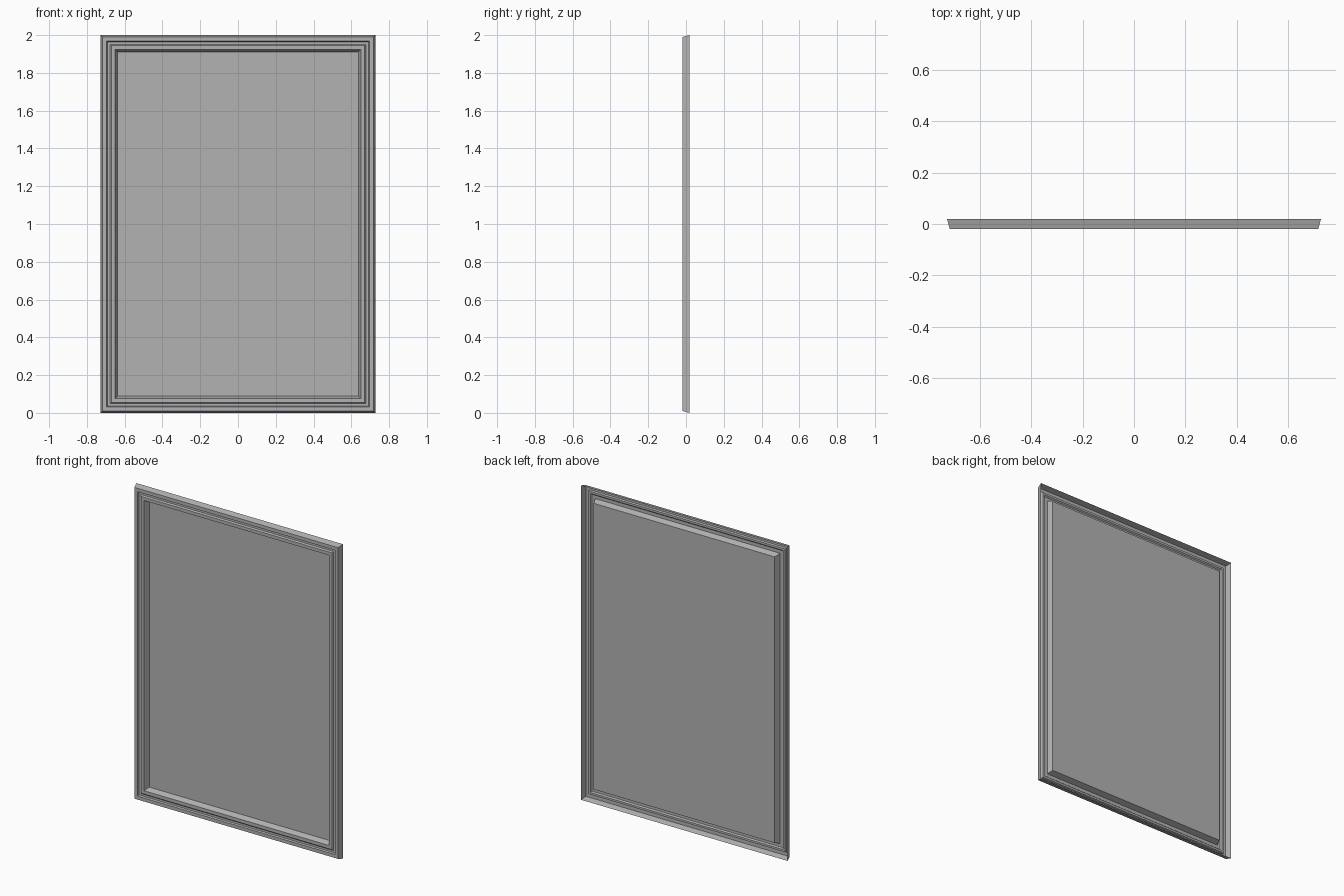
import bpy, bmesh

if "Cube" in bpy.data.objects:
    bpy.data.objects.remove(bpy.data.objects["Cube"])

W, H = 1.454, 2.0
BACK = 0.0185

# Mid-grey finish shared by both parts
grey = bpy.data.materials.new("grey_finish")
grey.diffuse_color = (0.45, 0.45, 0.45, 1)
grey.use_nodes = True
grey.node_tree.nodes["Principled BSDF"].inputs["Base Color"].default_value = grey.diffuse_color

def rectangle(bm, inset, y):
    """Four corner vertices of the frame outline, moved inward by inset."""
    x, lo, hi = W / 2 - inset, inset, H - inset
    return [bm.verts.new(p) for p in ((-x, y, lo), (x, y, lo), (x, y, hi), (-x, y, hi))]

def finish(name, bm):
    mesh = bpy.data.meshes.new(name)
    bm.to_mesh(mesh)
    bm.free()
    mesh.materials.append(grey)
    obj = bpy.data.objects.new(name, mesh)
    bpy.context.collection.objects.link(obj)
    return obj

# Moulding cross-section (inset from outer edge, depth), open at the back
profile = [(0.0, BACK), (0.010, -BACK), (0.032, -BACK), (0.036, -0.008),
           (0.049, -0.008), (0.056, -0.016), (0.077, -0.016), (0.090, BACK)]

# Mitred hollow frame
bm = bmesh.new()
loops = [rectangle(bm, d, y) for d, y in profile]
for a, b in zip(loops, loops[1:]):
    for i in range(4):
        j = (i + 1) % 4
        bm.faces.new((a[i], a[j], b[j], b[i]))
finish("frame_moulding", bm)

# Flat panel closing the opening at the back
bm = bmesh.new()
bm.faces.new(rectangle(bm, profile[-1][0], BACK))
finish("panel", bm)
